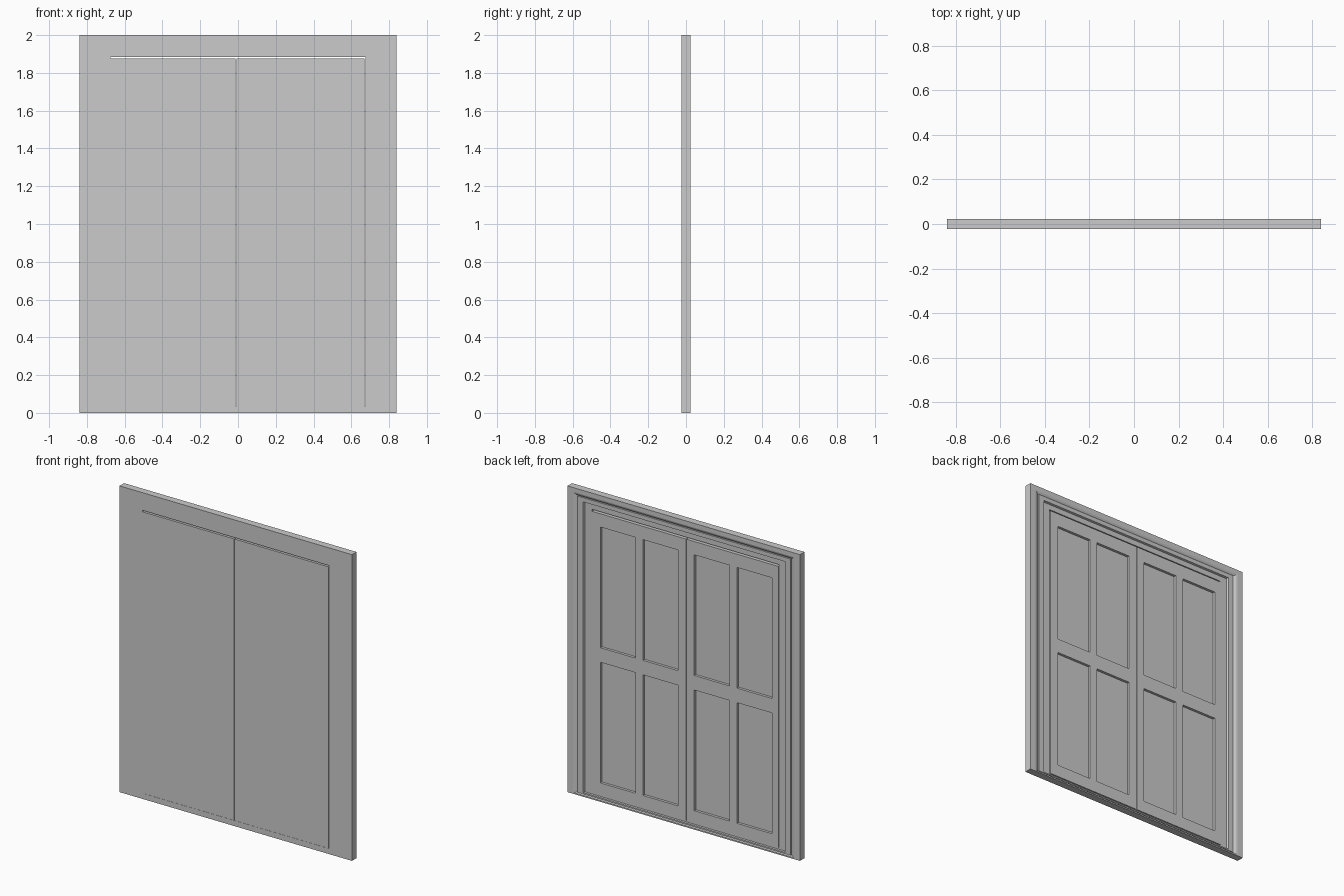
import bpy, bmesh

if "Cube" in bpy.data.objects:
    bpy.data.objects.remove(bpy.data.objects["Cube"])

HALF_W, FRONT = 0.84, -0.0235


def finish(bm, name):
    bmesh.ops.recalc_face_normals(bm, faces=bm.faces)
    mesh = bpy.data.meshes.new(name)
    bm.to_mesh(mesh)
    bm.free()
    obj = bpy.data.objects.new(name, mesh)
    bpy.context.collection.objects.link(obj)
    return obj


def make_frame():
    # moulding profile: (distance in from the outer edge, y)
    profile = [(0, FRONT), (0, 0.0235), (0.04, 0.0235), (0.05, 0.0215),
               (0.06, 0.017), (0.07, 0.010), (0.071, 0.019), (0.11, 0.019),
               (0.115, 0.006), (0.165, 0.006), (0.165, FRONT)]
    top, bottom = 0.70, 0.22      # narrower head and low sill
    bm = bmesh.new()
    rings = []
    for w, y in profile:
        x, hi, lo = HALF_W - w, 2 - top * w, bottom * w
        rings.append([bm.verts.new(p) for p in
                      ((-x, y, lo), (x, y, lo), (x, y, hi), (-x, y, hi))])
    for i, a in enumerate(rings):
        b = rings[(i + 1) % len(rings)]
        for j in range(4):
            k = (j + 1) % 4
            bm.faces.new((a[j], a[k], b[k], b[j]))
    return finish(bm, "door_frame")


def make_door(name, xs, zs, back=0.012, recess=0.017):
    # slab whose back is divided into stiles, rails and sunken panels
    bm = bmesh.new()
    grid = [[bm.verts.new((x, back, z)) for z in zs] for x in xs]
    panels = []
    for i in range(len(xs) - 1):
        for j in range(len(zs) - 1):
            f = bm.faces.new((grid[i][j], grid[i][j + 1],
                              grid[i + 1][j + 1], grid[i + 1][j]))
            if i % 2 and j % 2:
                panels.append(f)
    # solid slab behind the grid
    rim = ([c[0] for c in grid] + grid[-1][1:] +
           [c[-1] for c in reversed(grid[:-1])] + grid[0][-2:0:-1])
    front = [bm.verts.new((v.co.x, FRONT, v.co.z)) for v in rim]
    for i in range(len(rim)):
        k = (i + 1) % len(rim)
        bm.faces.new((rim[i], rim[k], front[k], front[i]))
    bm.faces.new(front)
    bmesh.ops.recalc_face_normals(bm, faces=bm.faces)
    # sink the panels
    for f in panels:
        new = bmesh.ops.extrude_face_region(bm, geom=[f])["geom"]
        verts = [g for g in new if isinstance(g, bmesh.types.BMVert)]
        bmesh.ops.translate(bm, verts=verts, vec=(0, -recess, 0))
        bmesh.ops.delete(bm, geom=[f], context="FACES_ONLY")
    return finish(bm, name)


make_frame()

# pair of doors, meeting slightly left of centre
MEET = -0.01
ZS = [0.037, 0.117, 0.905, 1.0, 1.788, 1.875]
XS = [0.002, 0.058, 0.312, 0.367, 0.62]
make_door("right_door", [MEET + d for d in XS] + [0.670], ZS)
make_door("left_door", [-0.675] + [MEET - d for d in reversed(XS)], ZS)
